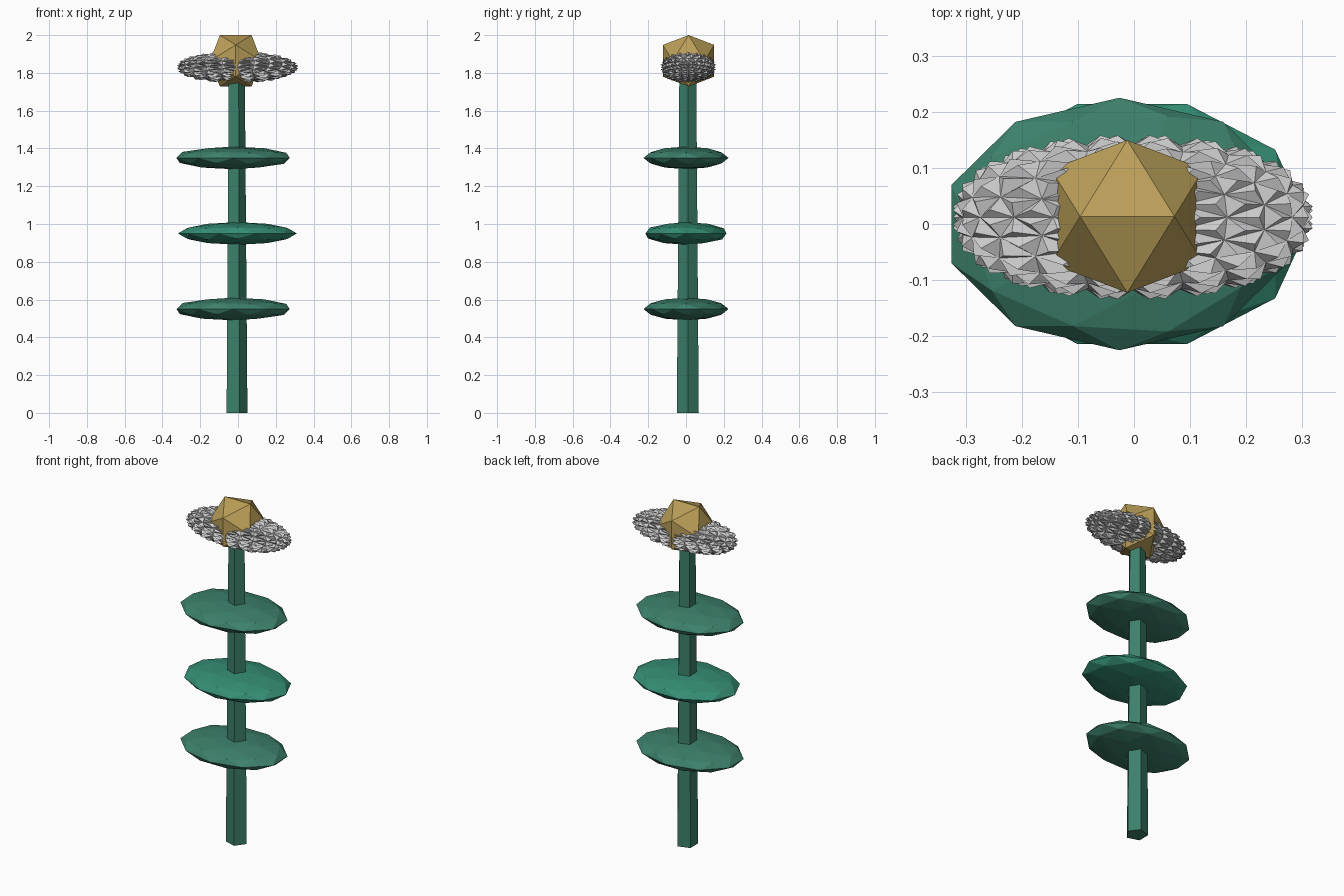
import bpy, bmesh, math
from mathutils import Matrix, Vector

if "Cube" in bpy.data.objects:
    bpy.data.objects.remove(bpy.data.objects["Cube"])


def material(name, rgb):
    m = bpy.data.materials.new(name)
    m.diffuse_color = (*rgb, 1)
    m.use_nodes = True
    m.node_tree.nodes["Principled BSDF"].inputs["Base Color"].default_value = m.diffuse_color
    return m


GREEN = material("stem_green", (0.045, 0.215, 0.145))
BRIGHT = material("leaf_green", (0.035, 0.27, 0.175))
GOLD = material("gold", (0.50, 0.35, 0.10))
CX, CY = -0.011, 0.0095  # stem axis


def finish(name, bm, loc, mat=None):
    bmesh.ops.recalc_face_normals(bm, faces=bm.faces)
    me = bpy.data.meshes.new(name)
    bm.to_mesh(me)
    bm.free()
    ob = bpy.data.objects.new(name, me)
    ob.location = loc
    bpy.context.collection.objects.link(ob)
    if mat:
        me.materials.append(mat)
    return ob


# Five-sided tapering stem
bm = bmesh.new()
bmesh.ops.create_cone(bm, cap_ends=True, segments=5, radius1=0.061, radius2=0.047,
                      depth=1.8, matrix=Matrix.Translation((0, 0, 0.9))
                      @ Matrix.Rotation(-math.pi / 2, 4, 'Z'))
finish("stem", bm, (CX, CY, 0), GREEN)

# Three flattened faceted leaves, the middle one turned
for i, z in enumerate((0.55, 0.95, 1.35)):
    turned = i == 1
    bm = bmesh.new()
    bmesh.ops.create_icosphere(bm, subdivisions=2, radius=1)
    turn = Matrix.Rotation(math.radians(18 if turned else 0), 4, 'Z')
    bm.transform(Matrix.Diagonal((0.315, 0.225, 0.06, 1)) @ turn)
    finish(f"leaf_{i + 1}", bm, (-0.003 if turned else -0.026, 0, z),
           BRIGHT if turned else GREEN)


# Spiky petal mass: full-bodied ellipsoid with every face raised to a low point
def petal_point(d, size, power=2.3):
    length = sum(abs(c) ** power for c in d) ** (1 / power)
    return Vector([c / length * s for c, s in zip(d, size)])


bm = bmesh.new()
bmesh.ops.create_icosphere(bm, subdivisions=3, radius=1)
bm.transform(Matrix.Rotation(math.pi / 2, 4, 'Y'))
tips = set(bmesh.ops.poke(bm, faces=bm.faces[:])["verts"])
for v in bm.verts:
    size = (0.322, 0.147, 0.083) if v in tips else (0.308, 0.130, 0.072)
    v.co = petal_point(v.co, size)
    # Blunt left end, tapered right end
    end = max(0, abs(v.co.x) - 0.18) / 0.14
    if v.co.x > 0:
        v.co.z *= 1 - 0.15 * end
finish("petals", bm, (-0.002, 0.012, 1.83))

# Gold flower centre: icosahedron with an edge on top
bm = bmesh.new()
a, b = 0.084, 0.136
for s in (-1, 1):
    for t in (-1, 1):
        for co in ((s * a, 0, t * b), (0, s * b, t * a), (s * b, t * a, 0)):
            bm.verts.new(co)
bmesh.ops.convex_hull(bm, input=bm.verts[:])
finish("flower_centre", bm, (-0.012, 0.0135, 1.864), GOLD)
